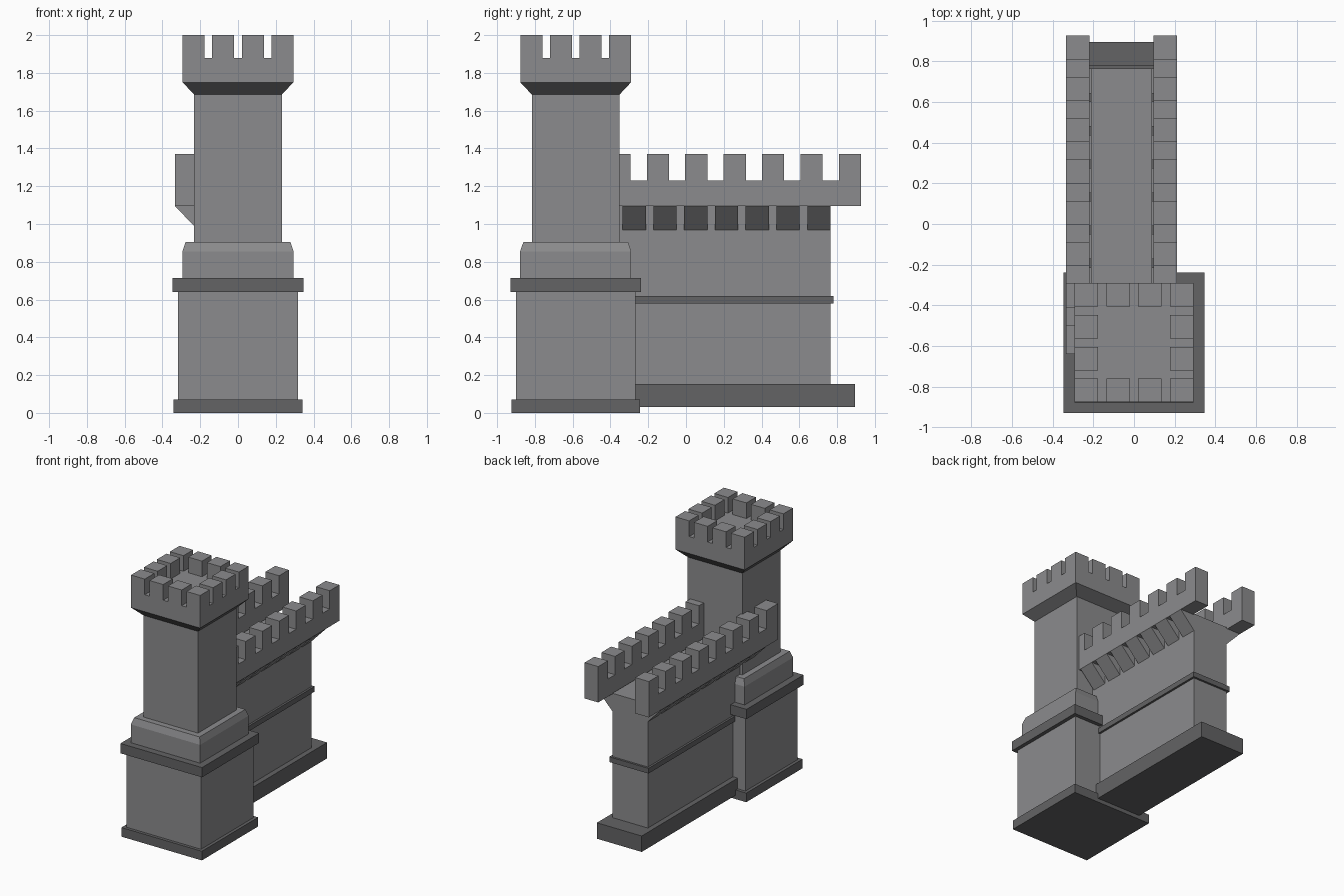
import bpy, bmesh

if "Cube" in bpy.data.objects:
    bpy.data.objects.remove(bpy.data.objects["Cube"])


def material(name, rgb):
    m = bpy.data.materials.new(name)
    m.diffuse_color = (*rgb, 1)
    m.use_nodes = True
    m.node_tree.nodes["Principled BSDF"].inputs["Base Color"].default_value = m.diffuse_color
    return m


STONE = material("grey_stone", (0.26, 0.26, 0.267))
TRIM = material("dark_stone_trim", (0.125, 0.125, 0.129))


def add_box(bm, x0, x1, y0, y1, z0, z1, inset=0.0):
    """Box whose bottom can be pulled in by inset (negative spreads it)."""
    i = inset
    low = [bm.verts.new((x, y, z0)) for x, y in
           ((x0 + i, y0 + i), (x1 - i, y0 + i), (x1 - i, y1 - i), (x0 + i, y1 - i))]
    top = [bm.verts.new((x, y, z1)) for x, y in ((x0, y0), (x1, y0), (x1, y1), (x0, y1))]
    bm.faces.new(low[::-1])
    bm.faces.new(top)
    for k in range(4):
        n = (k + 1) % 4
        bm.faces.new((low[k], low[n], top[n], top[k]))


def finish(bm, name, mat):
    bmesh.ops.recalc_face_normals(bm, faces=bm.faces)
    me = bpy.data.meshes.new(name)
    bm.to_mesh(me)
    bm.free()
    me.materials.append(mat)
    ob = bpy.data.objects.new(name, me)
    bpy.context.collection.objects.link(ob)
    return ob


def box(name, mat, *dims, inset=0.0):
    bm = bmesh.new()
    add_box(bm, *dims, inset=inset)
    return finish(bm, name, mat)


# Square tower, stacked from the ground up
TY = -0.584


def tier(name, mat, half, z0, z1, inset=0.0):
    return box(name, mat, -half, half, TY - half, TY + half, z0, z1, inset=inset)


tier("tower_base", TRIM, 0.341, 0.0, 0.07)
tier("tower_lower_body", STONE, 0.317, 0.07, 0.64)
tier("tower_ledge", TRIM, 0.346, 0.64, 0.715)
tier("tower_plinth", STONE, 0.294, 0.715, 0.855)
tier("tower_plinth_slope", STONE, 0.277, 0.855, 0.905, inset=-0.017)
tier("tower_shaft", STONE, 0.232, 0.905, 1.685)
tier("tower_flare", TRIM, 0.293, 1.685, 1.75, inset=0.061)
tier("tower_crown", STONE, 0.293, 1.75, 1.88)

# Ring of merlons around the crown
bm = bmesh.new()
H, W = 0.293, 0.116
step = (2 * H - W) / 3
for i in range(4):
    for j in range(4):
        if i in (0, 3) or j in (0, 3):
            x, y = -H + i * step, TY - H + j * step
            add_box(bm, x, x + W, y, y + W, 1.88, 2.0)
finish(bm, "tower_merlons", STONE)

# Wall running back from the tower
WX = -0.0615
box("wall_base", TRIM, WX - 0.19, WX + 0.19, -0.5, 0.896, 0.03, 0.152)
box("wall_body", STONE, WX - 0.15, WX + 0.15, -0.5, 0.764, 0.152, 1.105)
box("wall_string_course", TRIM, WX - 0.166, WX + 0.166, -0.5, 0.78, 0.58, 0.62)

# Parapets with merlons, and sloped brackets carrying them
for side, name in ((-1, "left"), (1, "right")):
    inner, outer = WX + side * 0.157, WX + side * 0.272
    xa, xb = min(inner, outer), max(inner, outer)
    start = -0.64 if side < 0 else -0.42
    bm = bmesh.new()
    add_box(bm, xa, xb, start, 0.927, 1.095, 1.23)
    for k in range(8 if side < 0 else 7):
        y1 = 0.927 - k * 0.2035
        y0 = start if k == 7 else y1 - 0.117
        add_box(bm, xa, xb, y0, y1, 1.23, 1.37)
    finish(bm, name + "_parapet", STONE)

    bm = bmesh.new()
    for k in range(-1 if side < 0 else 0, 7):
        y0 = -0.336 + k * 0.163
        prof = ((WX + side * 0.148, 0.965), (outer, 1.095), (WX + side * 0.148, 1.095))
        a = [bm.verts.new((x, y0, z)) for x, z in prof]
        b = [bm.verts.new((x, y0 + 0.123, z)) for x, z in prof]
        bm.faces.new(a)
        bm.faces.new(b[::-1])
        for m in range(3):
            n = (m + 1) % 3
            bm.faces.new((a[m], b[m], b[n], a[n]))
    finish(bm, name + "_brackets", STONE)
